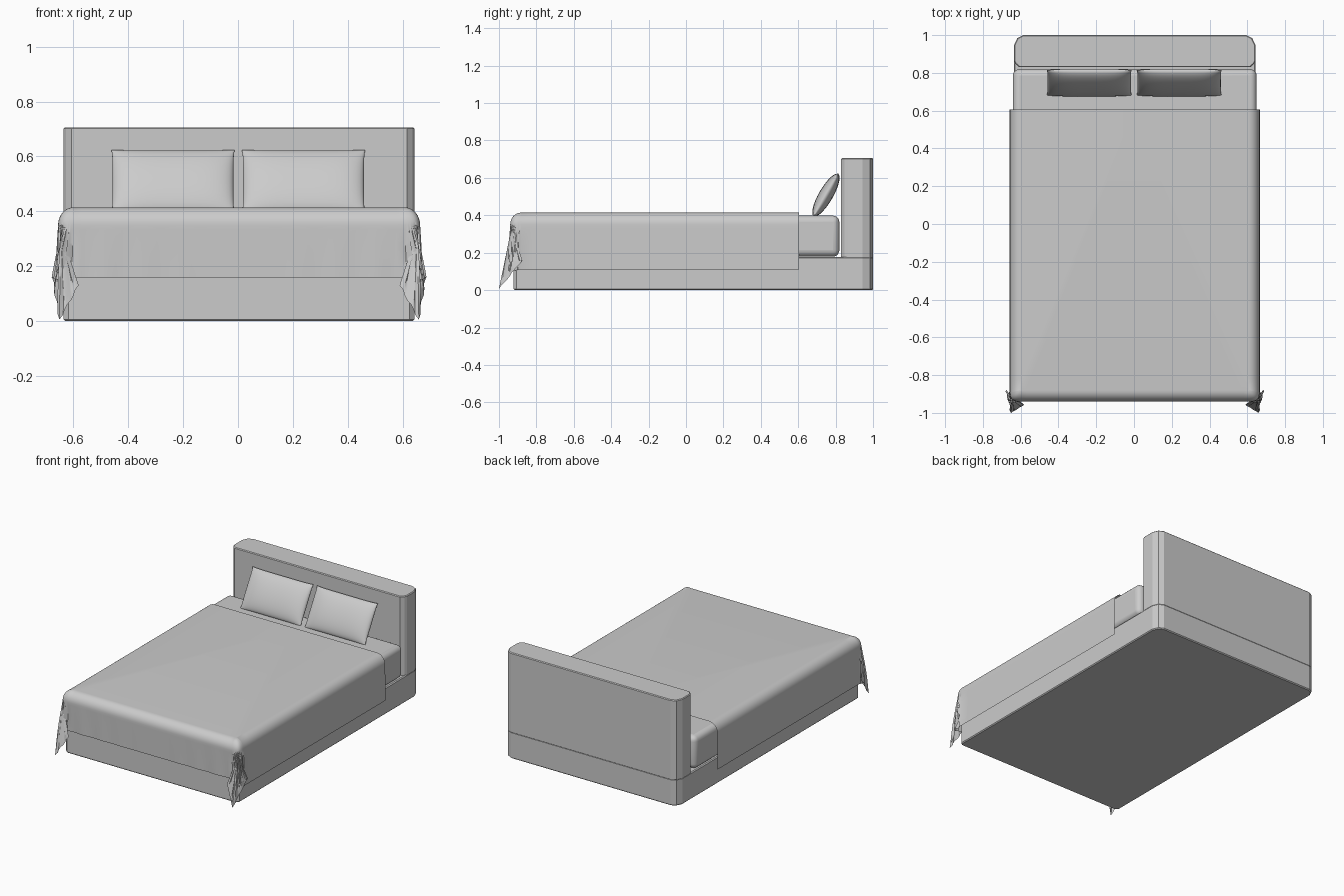
import bpy, bmesh, math
from mathutils import Vector

if "Cube" in bpy.data.objects:
    bpy.data.objects.remove(bpy.data.objects["Cube"])

CX = 0.004  # slight sideways centre of the bed


def make_object(name, bm, smooth=None, bevel=0.0, segments=1):
    bmesh.ops.recalc_face_normals(bm, faces=bm.faces)
    me = bpy.data.meshes.new(name)
    bm.to_mesh(me)
    bm.free()
    ob = bpy.data.objects.new(name, me)
    bpy.context.collection.objects.link(ob)
    if bevel:
        b = ob.modifiers.new("Bevel", 'BEVEL')
        b.width, b.segments, b.limit_method = bevel, segments, 'ANGLE'
        b.angle_limit = math.radians(50)
    if smooth:
        bpy.ops.object.select_all(action='DESELECT')
        bpy.context.view_layer.objects.active = ob
        ob.select_set(True)
        bpy.ops.object.shade_smooth_by_angle(angle=math.radians(smooth))
    return ob


def prism(name, half, z0, z1, bevel):
    """Extrude a plan outline, given as its right half and mirrored in x."""
    outline = half + [(-x, y) for x, y in reversed(half)]
    bm = bmesh.new()
    f = bm.faces.new([bm.verts.new((x + CX, y, z0)) for x, y in outline])
    top = bmesh.ops.extrude_face_region(bm, geom=[f], use_keep_orig=True)['geom']
    for v in top:
        if isinstance(v, bmesh.types.BMVert):
            v.co.z = z1
    return make_object(name, bm, bevel=bevel)


# Base and headboard, sharing rounded back corners
back = [(0.59, 1.0), (0.622, 0.984), (0.640, 0.945)]
prism("bed_base", back + [(0.640, -0.905), (0.622, -0.922)], 0.0, 0.178, 0.006)
prism("headboard", back + [(0.640, 0.865), (0.632, 0.848), (0.612, 0.83)], 0.17, 0.706, 0.005)

# Mattress
bm = bmesh.new()
bmesh.ops.create_cube(bm, size=1)
for v in bm.verts:
    v.co = (v.co.x * 1.29 + CX, v.co.y * 1.73 - 0.045, v.co.z * 0.219 + 0.2885)
make_object("mattress", bm, smooth=40, bevel=0.035, segments=5)


# Pillows: two puffed sheets with pinched sides, leaning on the headboard
def pillow(name, x, width=0.45, height=0.268, thick=0.038, n=24):
    bm = bmesh.new()
    up = Vector((0, 0.5, 0.866))
    out = Vector((0, -0.866, 0.5))
    for side in (-1, 1):
        grid = []
        for i in range(n + 1):
            row = []
            for j in range(n + 1):
                u, v = math.sin((i / n - .5) * math.pi), math.sin((j / n - .5) * math.pi)
                puff = math.sqrt(max(0, (1 - u ** 4) * (1 - v ** 2)))
                pu = u * width / 2 * (1 - 0.02 * (1 - v ** 6))
                pv = v * height / 2 * (1 - 0.03 * (1 - u ** 6))
                p = Vector((x + pu, 0.748, 0.508)) + up * pv + out * side * thick * puff
                row.append(bm.verts.new(p))
            grid.append(row)
        for i in range(n):
            for j in range(n):
                bm.faces.new((grid[i][j], grid[i + 1][j], grid[i + 1][j + 1], grid[i][j + 1]))
    bmesh.ops.remove_doubles(bm, verts=bm.verts, dist=1e-5)
    make_object(name, bm, smooth=60)


pillow("pillow_left", -0.237)
pillow("pillow_right", 0.239)

# Blanket: right half as columns running from top to hem, then mirrored
IX, IY, TOP, EDGE = 0.60, -0.88, 0.414, 0.35
stations = []  # (inner xy, edge xy, hem xyz, ripple)
for i in range(25):  # side drape
    y = 0.605 + (IY - 0.605) * i / 24
    stations.append(((IX, y), (0.660, y), (0.662, y, 0.11), 0.0))

# Loose corner cloth folds back and forth around its hanging tip
keys = [(0.662, -0.885, 0.11), (0.664, -0.945, 0.10), (0.585, -0.957, 0.13),
        (0.655, -1.0, 0.005), (0.682, -0.875, 0.16), (0.668, -0.945, 0.15),
        (0.61, -0.938, 0.156)]
SUB = 7
count = (len(keys) - 1) * SUB
for i in range(1, count):
    k, f = divmod(i, SUB)
    hem = Vector(keys[k]).lerp(Vector(keys[k + 1]), f / SUB)
    a = i / count * math.pi / 2
    d = Vector((math.cos(a) ** 0.6, -math.sin(a) ** 0.6))
    c = Vector((IX, IY))
    stations.append((c + d * 0.004, c + d * 0.060, hem, 0.006 * math.sin(i * 1.8)))

for i in range(25):  # foot drape
    x = IX * (1 - i / 24)
    wave = 0.003 * math.sin(i * 1.1) * (1 - i / 24)
    stations.append(((x, IY), (x, -0.940), (x, -0.936 + wave, 0.158), 0.0))

bm = bmesh.new()
cols = []
for inner, edge, hem, ripple in stations:
    a, b, h = Vector(inner), Vector(edge), Vector(hem)
    col = []
    for r in range(9):  # rounded shoulder
        t = r / 8 * math.pi / 2
        p = a.lerp(b, math.sin(t))
        col.append((p.x, p.y, EDGE + (TOP - EDGE) * math.cos(t)))
    start = Vector((b.x, b.y, EDGE))
    for r in range(1, 13):  # hanging part
        t = r / 12
        p = start.lerp(h, t) + Vector((ripple, -ripple, 0)) * math.sin(t * math.pi * 0.8)
        col.append(p)
    cols.append([bm.verts.new(p) for p in col])
for c0, c1 in zip(cols, cols[1:]):
    for r in range(len(c0) - 1):
        bm.faces.new((c0[r], c1[r], c1[r + 1], c0[r + 1]))
bm.faces.new([c[0] for c in cols] + [bm.verts.new((0, 0.605, TOP))])
blanket = make_object("blanket", bm, smooth=50)
blanket.location.x = CX
m = blanket.modifiers.new("Mirror", 'MIRROR')
m.use_clip = True
